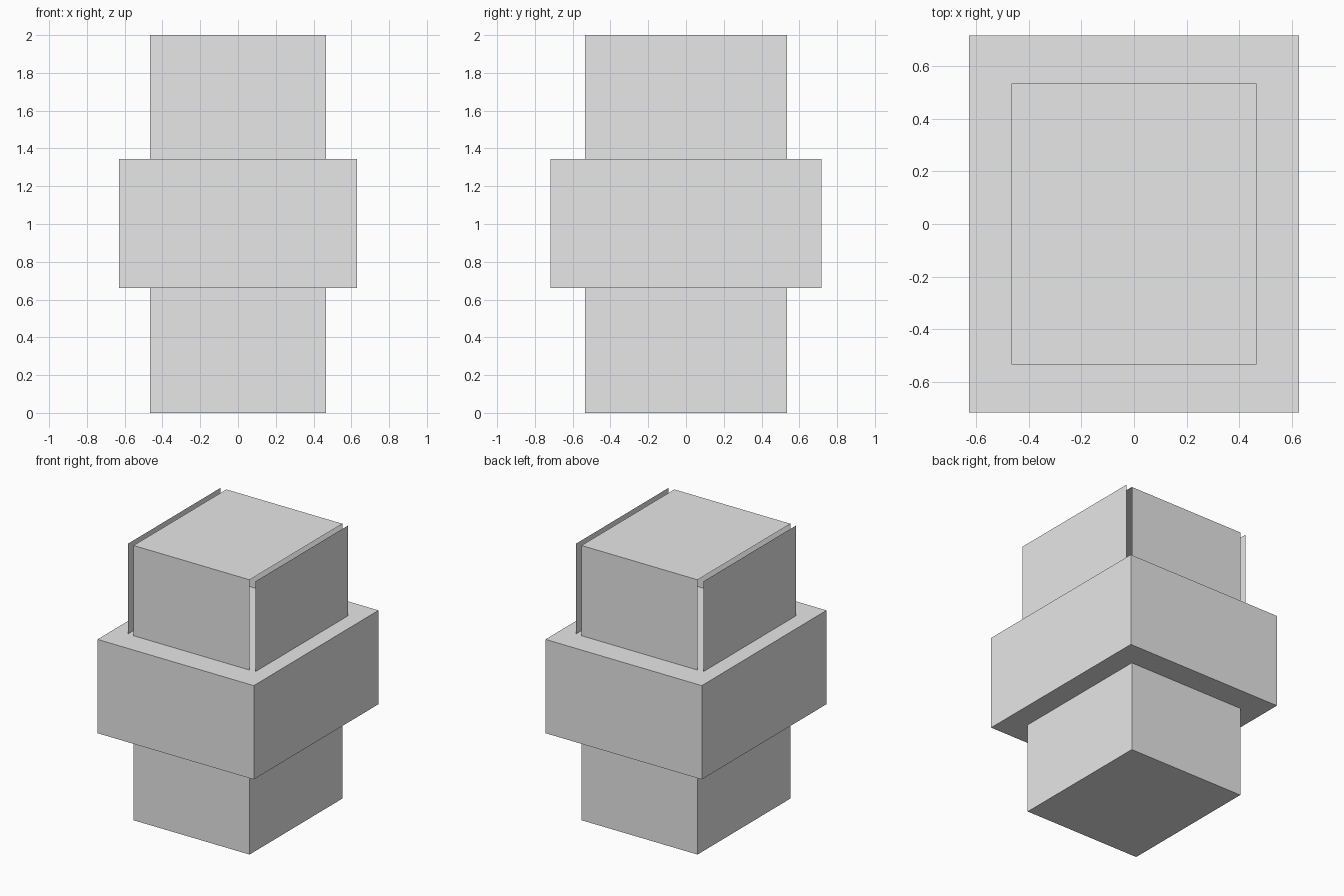
import bpy, bmesh

if "Cube" in bpy.data.objects:
    bpy.data.objects.remove(bpy.data.objects["Cube"])

grey = bpy.data.materials.new("light_grey")
grey.diffuse_color = (0.8, 0.8, 0.8, 1.0)
grey.use_nodes = True
grey.node_tree.nodes["Principled BSDF"].inputs["Base Color"].default_value = grey.diffuse_color


def finish(name, bm):
    mesh = bpy.data.meshes.new(name)
    bm.to_mesh(mesh)
    bm.free()
    mesh.materials.append(grey)
    obj = bpy.data.objects.new(name, mesh)
    bpy.context.collection.objects.link(obj)
    return obj


def box(half_x, half_y, z0, z1):
    bm = bmesh.new()
    bmesh.ops.create_cube(bm, size=2)
    for v in bm.verts:
        v.co.x *= half_x
        v.co.y *= half_y
        v.co.z = z1 if v.co.z > 0 else z0
    bm.normal_update()
    return bm


NARROW_X, NARROW_Y = 0.467, 0.534
Z_LOW, Z_HIGH = 0.66, 1.343
PANEL_GAP = 0.046

# Solid lower block and wide middle block
finish("lower_block", box(NARROW_X, NARROW_Y, 0, Z_LOW))
finish("middle_block", box(0.629, 0.717, Z_LOW, Z_HIGH))

# Hollow upper shell: roof, front and back only, open at both sides
bm = box(NARROW_X, NARROW_Y, Z_HIGH, 2)
unwanted = [f for f in bm.faces if abs(f.normal.x) > 0.5 or f.normal.z < -0.5]
bmesh.ops.delete(bm, geom=unwanted, context='FACES')
finish("upper_shell", bm)

# Thin side panels standing just outside the open sides
for name, side in (("left_panel", -1), ("right_panel", 1)):
    bm = box(NARROW_X + PANEL_GAP, NARROW_Y, Z_HIGH, 2)
    others = [f for f in bm.faces if f.normal.x * side < 0.5]
    bmesh.ops.delete(bm, geom=others, context='FACES')
    finish(name, bm)
